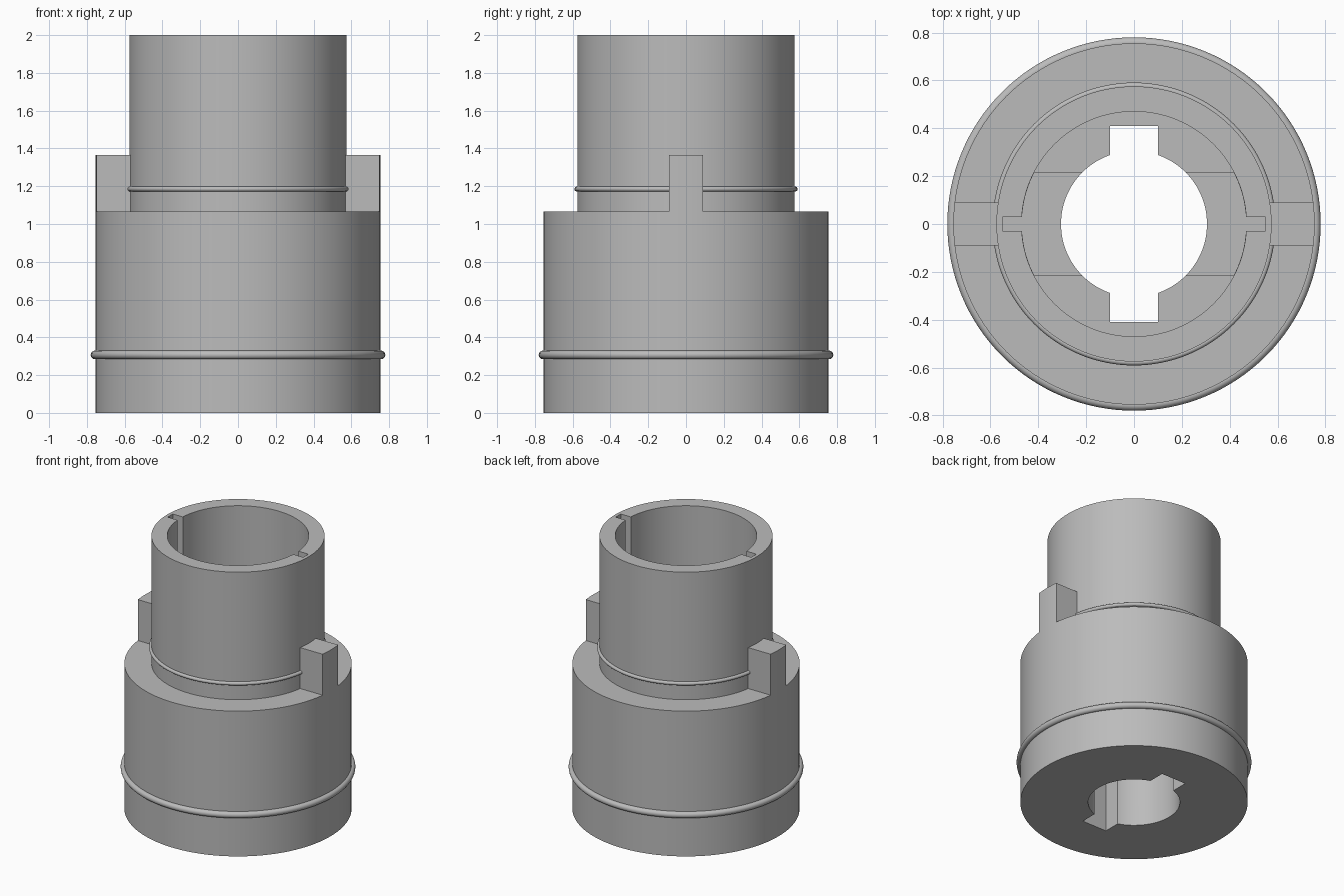
import bpy
import bmesh
import math
from mathutils import Vector

default = bpy.data.objects.get("Cube")
if default:
    bpy.data.objects.remove(default, do_unlink=True)

SIDES = 128
BODY_R, TUBE_R, BORE_R, HOLE_R = 0.755, 0.575, 0.47, 0.305
SHOULDER, TOP = 1.065, 2.0
FLOOR, RECESS_FLOOR = 0.7, 0.6

grey = bpy.data.materials.new("plain grey")
grey.use_nodes = True
colour = (0.5, 0.5, 0.5, 1)
grey.diffuse_color = colour
grey.node_tree.nodes["Principled BSDF"].inputs["Base Color"].default_value = colour


def make_object(name, bm):
    bmesh.ops.recalc_face_normals(bm, faces=bm.faces)
    mesh = bpy.data.meshes.new(name)
    bm.to_mesh(mesh)
    bm.free()
    mesh.materials.append(grey)
    obj = bpy.data.objects.new(name, mesh)
    bpy.context.collection.objects.link(obj)
    return obj


def revolve(name, profile, sides=SIDES):
    """Spin a closed (radius, height) profile around z."""
    bm = bmesh.new()
    verts = [bm.verts.new((r, 0, z)) for r, z in profile]
    edges = [bm.edges.new((v, verts[i - 1])) for i, v in enumerate(verts)]
    bmesh.ops.spin(bm, geom=verts + edges, axis=(0, 0, 1), cent=(0, 0, 0),
                   angle=math.tau, steps=sides, use_merge=True)
    bmesh.ops.remove_doubles(bm, verts=bm.verts, dist=1e-5)
    return make_object(name, bm)


def ring(name, radius, thickness, z):
    turns = [math.tau * i / 16 for i in range(16)]
    return revolve(name, [(radius + thickness * math.cos(a),
                           z + thickness * math.sin(a)) for a in turns])


def clipped_cylinder(name, radius, z0, z1, half_width, x_min=None):
    """Cylinder kept only where |y| < half_width and, optionally, x > x_min."""
    bm = bmesh.new()
    bmesh.ops.create_cone(bm, cap_ends=True, segments=SIDES, radius1=radius,
                          radius2=radius, depth=z1 - z0)
    bmesh.ops.translate(bm, verts=bm.verts, vec=(0, 0, (z0 + z1) / 2))
    planes = [(Vector((0, s * half_width, 0)), Vector((0, s, 0))) for s in (-1, 1)]
    if x_min is not None:
        planes.append((Vector((x_min, 0, 0)), Vector((-1, 0, 0))))
    for point, normal in planes:
        cut = bmesh.ops.bisect_plane(bm, geom=bm.verts[:] + bm.edges[:] + bm.faces[:],
                                     plane_co=point, plane_no=normal, clear_outer=True)
        rim = [e for e in cut["geom_cut"] if isinstance(e, bmesh.types.BMEdge)]
        bmesh.ops.holes_fill(bm, edges=rim)
    return make_object(name, bm)


def box(name, size_x, size_y, z0, z1):
    bm = bmesh.new()
    bmesh.ops.create_cube(bm, size=1)
    bmesh.ops.scale(bm, verts=bm.verts, vec=(size_x, size_y, z1 - z0))
    bmesh.ops.translate(bm, verts=bm.verts, vec=(0, 0, (z0 + z1) / 2))
    return make_object(name, bm)


def carve(target, cutter):
    mod = target.modifiers.new(cutter.name, "BOOLEAN")
    mod.operation, mod.solver, mod.object = "DIFFERENCE", "EXACT", cutter
    bpy.context.view_layer.objects.active = target
    bpy.ops.object.modifier_apply(modifier=mod.name)
    bpy.data.objects.remove(cutter, do_unlink=True)


# Stepped sleeve with a wide upper bore and a narrow lower hole
sleeve = revolve("stepped_sleeve", [
    (HOLE_R, 0), (BODY_R, 0), (BODY_R, SHOULDER), (TUBE_R, SHOULDER),
    (TUBE_R, TOP), (BORE_R, TOP), (BORE_R, FLOOR), (HOLE_R, FLOOR)])

# Lower keyways, recess across the bore floor, and narrow slots in the tube
carve(sleeve, box("keyway_cutter", 0.2, 0.82, -0.1, FLOOR + 0.1))
carve(sleeve, clipped_cylinder("recess_cutter", BORE_R - 0.001,
                               RECESS_FLOOR, FLOOR + 0.05, 0.215))
carve(sleeve, box("slot_cutter", 1.1, 0.06, RECESS_FLOOR, TOP + 0.1))

# Pair of upright lugs on the shoulder
lugs = []
for side, angle in (("left", 0), ("right", math.pi)):
    lug = clipped_cylinder(side + "_lug", BODY_R, SHOULDER - 0.01, 1.365, 0.09, 0.56)
    lug.rotation_euler.z = angle
    lugs.append(lug)

# Raised beads around the body and the tube
beads = [ring("body_bead", 0.757, 0.023, 0.307),
         ring("tube_bead", 0.578, 0.013, 1.185)]

# Smooth round walls with crisp corners
bpy.ops.object.select_all(action="DESELECT")
for obj in [sleeve] + lugs + beads:
    obj.select_set(True)
bpy.context.view_layer.objects.active = sleeve
bpy.ops.object.shade_smooth_by_angle(angle=math.radians(30))
